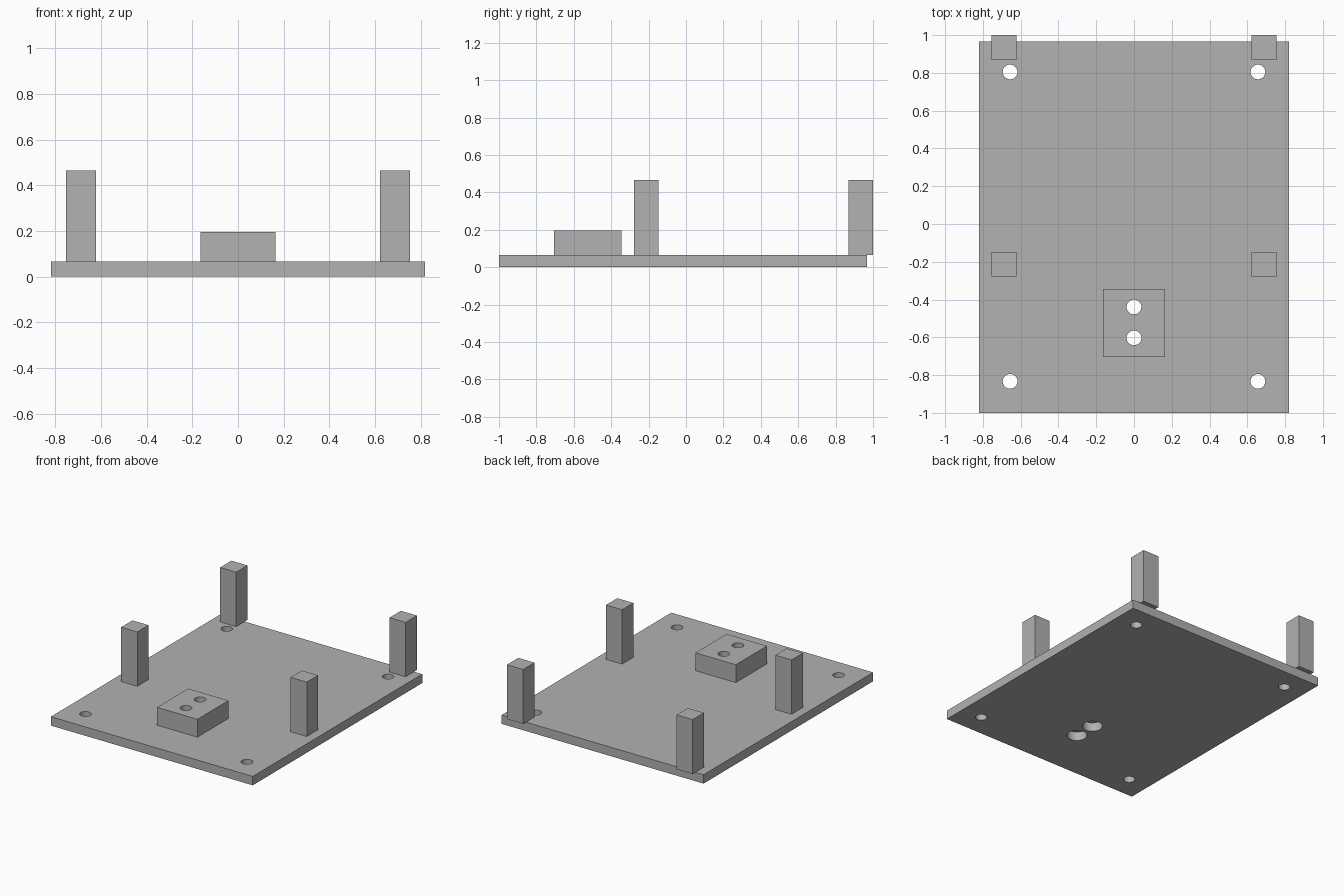
import bpy

cube = bpy.data.objects.get("Cube")
if cube:
    bpy.data.objects.remove(cube, do_unlink=True)

grey = bpy.data.materials.new("plain_grey")
grey.use_nodes = True
COLOR = (0.445, 0.445, 0.445, 1.0)
grey.diffuse_color = COLOR
grey.node_tree.nodes["Principled BSDF"].inputs["Base Color"].default_value = COLOR


def box(name, x, y, z):
    """Box from (min, max) ranges on each axis."""
    centre = [(a + b) / 2 for a, b in (x, y, z)]
    bpy.ops.mesh.primitive_cube_add(size=1, location=centre)
    ob = bpy.context.object
    ob.name = name
    ob.scale = [b - a for a, b in (x, y, z)]
    bpy.ops.object.transform_apply(location=False, rotation=False, scale=True)
    ob.data.materials.append(grey)
    return ob


def drill(ob, x, y, radius):
    """Cut a vertical round hole right through the part."""
    bpy.ops.mesh.primitive_cylinder_add(vertices=48, radius=radius, depth=2, location=(x, y, 0))
    cutter = bpy.context.object
    cutter.data.materials.append(grey)
    bpy.context.view_layer.objects.active = ob
    mod = ob.modifiers.new("hole", "BOOLEAN")
    mod.operation = "DIFFERENCE"
    mod.solver = "EXACT"
    mod.object = cutter
    bpy.ops.object.modifier_apply(modifier=mod.name)
    bpy.data.objects.remove(cutter, do_unlink=True)


def smooth_holes(ob):
    bpy.ops.object.select_all(action="DESELECT")
    ob.select_set(True)
    bpy.context.view_layer.objects.active = ob
    bpy.ops.object.shade_smooth_by_angle()


THICK = 0.0656
HOLE = 0.039
COUNTERBORE = 0.068
block_holes = (-0.439, -0.603)

# Base plate with corner holes and wide recesses beneath the block
plate = box("base_plate", (-0.82, 0.82), (-1, 0.967), (0, THICK))
for side in (-1, 1):
    for y in (0.805, -0.833):
        drill(plate, side * 0.656, y, HOLE)
for y in block_holes:
    drill(plate, 0, y, COUNTERBORE)
smooth_holes(plate)

# Raised block with two through holes
block = box("mount_block", (-0.164, 0.164), (-0.705, -0.344), (THICK, 0.197))
for y in block_holes:
    drill(block, 0, y, HOLE)
smooth_holes(block)

# Four square posts, the rear pair overhanging the plate edge
for side, label in ((-1, "right"), (1, "left")):
    x = sorted((side * 0.623, side * 0.754))
    box(f"front_post_{label}", x, (-0.279, -0.148), (THICK, 0.465))
    box(f"rear_post_{label}", x, (0.869, 1.0), (THICK, 0.465))
